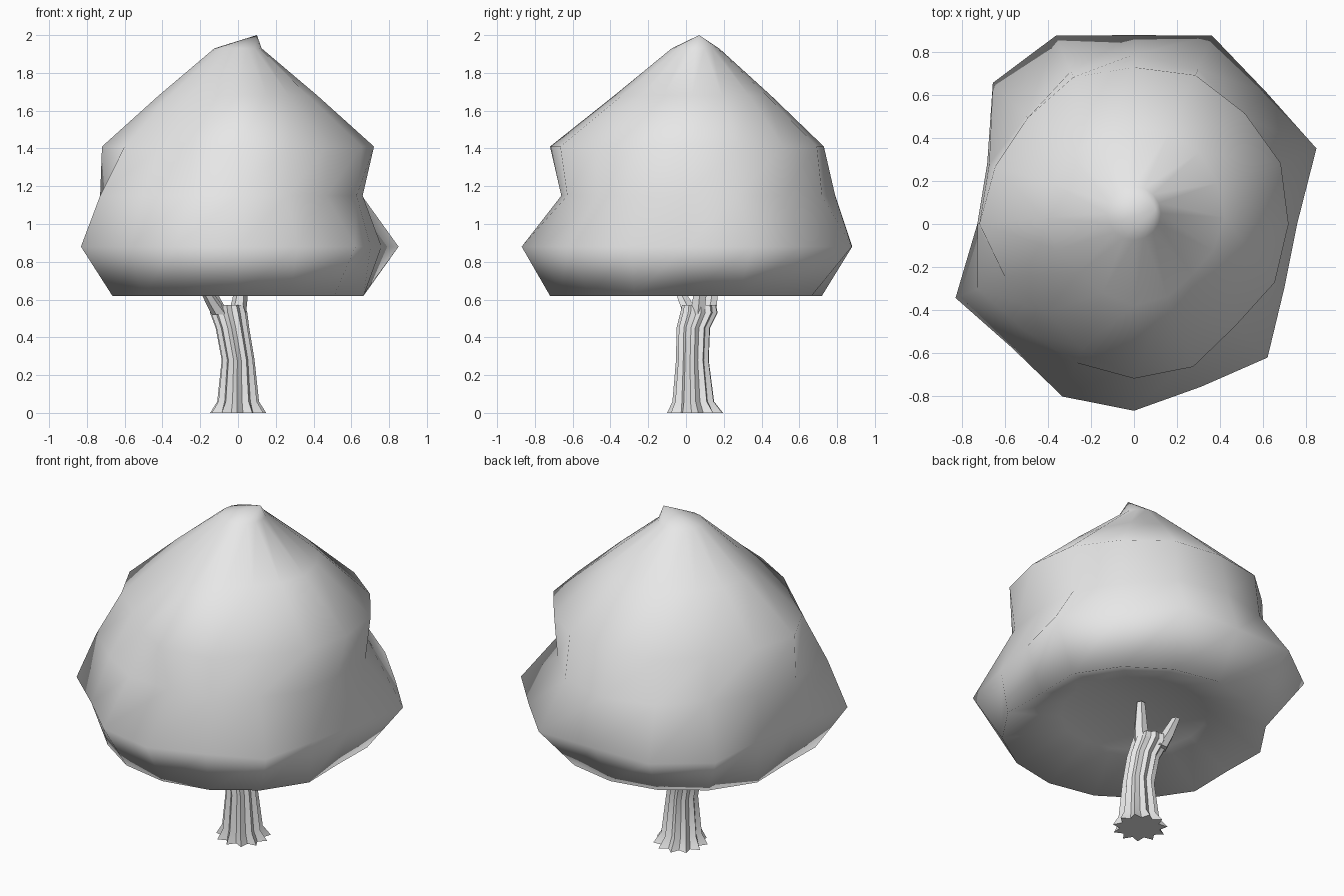
import bpy
import bmesh
from math import radians, sin, cos, tau
from mathutils import Vector

cube = bpy.data.objects.get("Cube")
if cube:
    bpy.data.objects.remove(cube, do_unlink=True)


def flat_material(name, colour):
    mat = bpy.data.materials.new(name)
    mat.use_nodes = True
    mat.diffuse_color = colour
    mat.node_tree.nodes["Principled BSDF"].inputs["Base Color"].default_value = colour
    return mat


grey = flat_material("plain grey", (0.8, 0.8, 0.8, 1.0))


def ring(centre, radii, turn=0.0):
    """Horizontal loop of points, one for each radius."""
    n = len(radii)
    return [Vector(centre) + Vector((r * cos(tau * i / n + turn), r * sin(tau * i / n + turn), 0))
            for i, r in enumerate(radii)]


def loft(name, rings, start, end, sharp):
    """Skin a stack of loops and close it with a point at each end."""
    bm = bmesh.new()
    loops = [[bm.verts.new(p) for p in loop] for loop in rings]
    n = len(loops[0])
    for low, high in zip(loops, loops[1:]):
        for i in range(n):
            j = (i + 1) % n
            bm.faces.new((low[i], low[j], high[j], high[i]))
    for point, loop in ((start, loops[0]), (end, loops[-1])):
        tip = bm.verts.new(point)
        for i in range(n):
            bm.faces.new((loop[i], loop[(i + 1) % n], tip))
    bmesh.ops.recalc_face_normals(bm, faces=bm.faces)
    mesh = bpy.data.meshes.new(name)
    bm.to_mesh(mesh)
    bm.free()
    mesh.materials.append(grey)
    obj = bpy.data.objects.new(name, mesh)
    bpy.context.collection.objects.link(obj)
    bpy.ops.object.select_all(action="DESELECT")
    obj.select_set(True)
    bpy.context.view_layer.objects.active = obj
    bpy.ops.object.shade_smooth_by_angle(angle=radians(sharp))


# Canopy: dished underside, lumpy skirt, pinched waist and lopsided, pointed crown
SIDES = 16
rim = [0.66 if i % 8 == 0 else 0.72 for i in range(SIDES)]
skirt = [.76, .92, .87, .95, .88, .95, .93, .74, .73, .90, .81, .87, .87, .82, .88, .76]
waist = [.66, .71, .71, .78, .79, .77, .71, .73, .73, .79, .71, .70, .66, .68, .66, .68]
shoulder = [.72, .74, .73, .75, .73, .74, .70, .70, .72, .65, .58, .63, .72, .72, .67, .71]
crown = [.42, .42, .43, .43, .42, .42, .41, .41, .42, .39, .36, .38, .41, .40, .38, .40]
loft("canopy", [
    ring((0, 0, 0.74), [0.4] * SIDES),
    ring((0, 0, 0.62), rim),
    ring((0, 0, 0.88), skirt),
    ring((0, 0, 1.15), waist),
    ring((0, 0, 1.41), shoulder),
    ring((0, 0.03, 1.68), crown),
    ring((0, 0.05, 1.93), [0.125] * SIDES),
], start=(0, 0, 0.78), end=(0.1, 0.07, 2.0), sharp=170)

# Trunk: fluted column that flares at the root and leans near the top
FLUTES = 11


def fluted(x, y, z, outer, inner):
    return ring((x, y, z), [outer, inner] * FLUTES, turn=0.1)


loft("trunk", [
    fluted(0, 0.05, 0, 0.15, 0.11),
    fluted(0, 0.04, 0.06, 0.112, 0.09),
    fluted(0, 0.035, 0.28, 0.088, 0.072),
    fluted(-0.03, 0.04, 0.45, 0.09, 0.075),
    fluted(-0.05, 0.07, 0.53, 0.1, 0.085),
    fluted(-0.055, 0.07, 0.57, 0.092, 0.08),
], start=(0, 0.05, 0), end=(-0.055, 0.07, 0.54), sharp=30)

# Branch stubs spreading into the underside of the canopy
BRANCHES = {
    "front_branch": ((-0.09, 0.03, 0.52), (-0.13, 0, 0.58), (-0.19, -0.05, 0.68)),
    "middle_branch": ((-0.01, 0.06, 0.5), (0.01, 0.07, 0.6), (0.02, 0.08, 0.76)),
    "back_branch": ((-0.08, 0.11, 0.5), (-0.12, 0.13, 0.58), (-0.17, 0.15, 0.7)),
}
for name, path in BRANCHES.items():
    loops = [ring(p, [r] * 6) for p, r in zip(path, (0.05, 0.04, 0.025))]
    loft(name, loops, start=path[0], end=path[-1], sharp=30)
